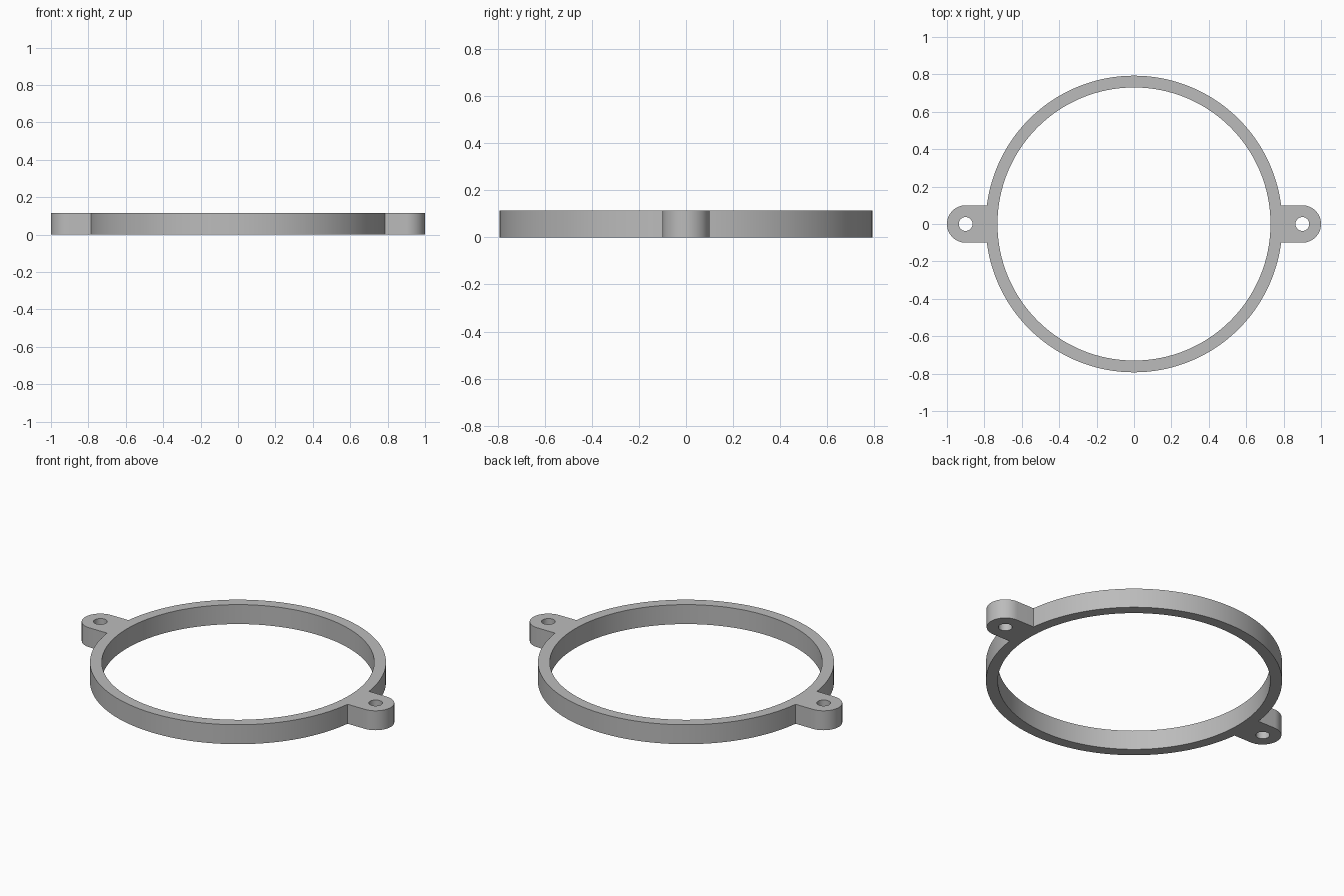
import bpy
import bmesh
from math import asin, cos, sin, pi, radians

cube = bpy.data.objects.get("Cube")
if cube:
    bpy.data.objects.remove(cube, do_unlink=True)

HEIGHT = 0.115
OUTER, INNER = 0.793, 0.73
LUG_X, LUG_R, HOLE_R = 0.9, 0.1, 0.037

grey = bpy.data.materials.new("plain grey")
grey.use_nodes = True
colour = (0.5, 0.5, 0.5, 1)
grey.diffuse_color = colour
grey.node_tree.nodes["Principled BSDF"].inputs["Base Color"].default_value = colour


def arc(cx, radius, start, end, steps):
    """Points along an arc centred on the x axis, both ends included."""
    angles = [start + (end - start) * i / steps for i in range(steps + 1)]
    return [(cx + radius * cos(a), radius * sin(a)) for a in angles]


def circle(cx, radius, steps):
    return arc(cx, radius, 0, 2 * pi, steps)[:-1]


# Outline: lug end, back of ring, other lug end, front of ring
join = asin(LUG_R / OUTER)
outline = (arc(LUG_X, LUG_R, -pi / 2, pi / 2, 32)
           + arc(0, OUTER, join, pi - join, 64)
           + arc(-LUG_X, LUG_R, pi / 2, 3 * pi / 2, 32)
           + arc(0, OUTER, pi + join, 2 * pi - join, 64))

# Ring opening and the two screw holes
loops = [outline, circle(0, INNER, 128),
         circle(LUG_X, HOLE_R, 32), circle(-LUG_X, HOLE_R, 32)]

# Fill the flat shape, then raise it to full height
bm = bmesh.new()
for points in loops:
    verts = [bm.verts.new((x, y, 0)) for x, y in points]
    for i, v in enumerate(verts):
        bm.edges.new((verts[i - 1], v))
bmesh.ops.triangle_fill(bm, edges=bm.edges[:], use_beauty=True, normal=(0, 0, 1))
base = bm.faces[:]
result = bmesh.ops.extrude_face_region(bm, geom=base, use_keep_orig=True)
top = [g for g in result["geom"] if isinstance(g, bmesh.types.BMVert)]
bmesh.ops.translate(bm, verts=top, vec=(0, 0, HEIGHT))
bmesh.ops.recalc_face_normals(bm, faces=bm.faces[:])

mesh = bpy.data.meshes.new("mounting_ring")
bm.to_mesh(mesh)
bm.free()
mesh.materials.append(grey)
ring = bpy.data.objects.new("mounting_ring", mesh)
bpy.context.collection.objects.link(ring)

# Smooth curved walls with crisp rims
bpy.ops.object.select_all(action="DESELECT")
ring.select_set(True)
bpy.context.view_layer.objects.active = ring
bpy.ops.object.shade_smooth_by_angle(angle=radians(30))
